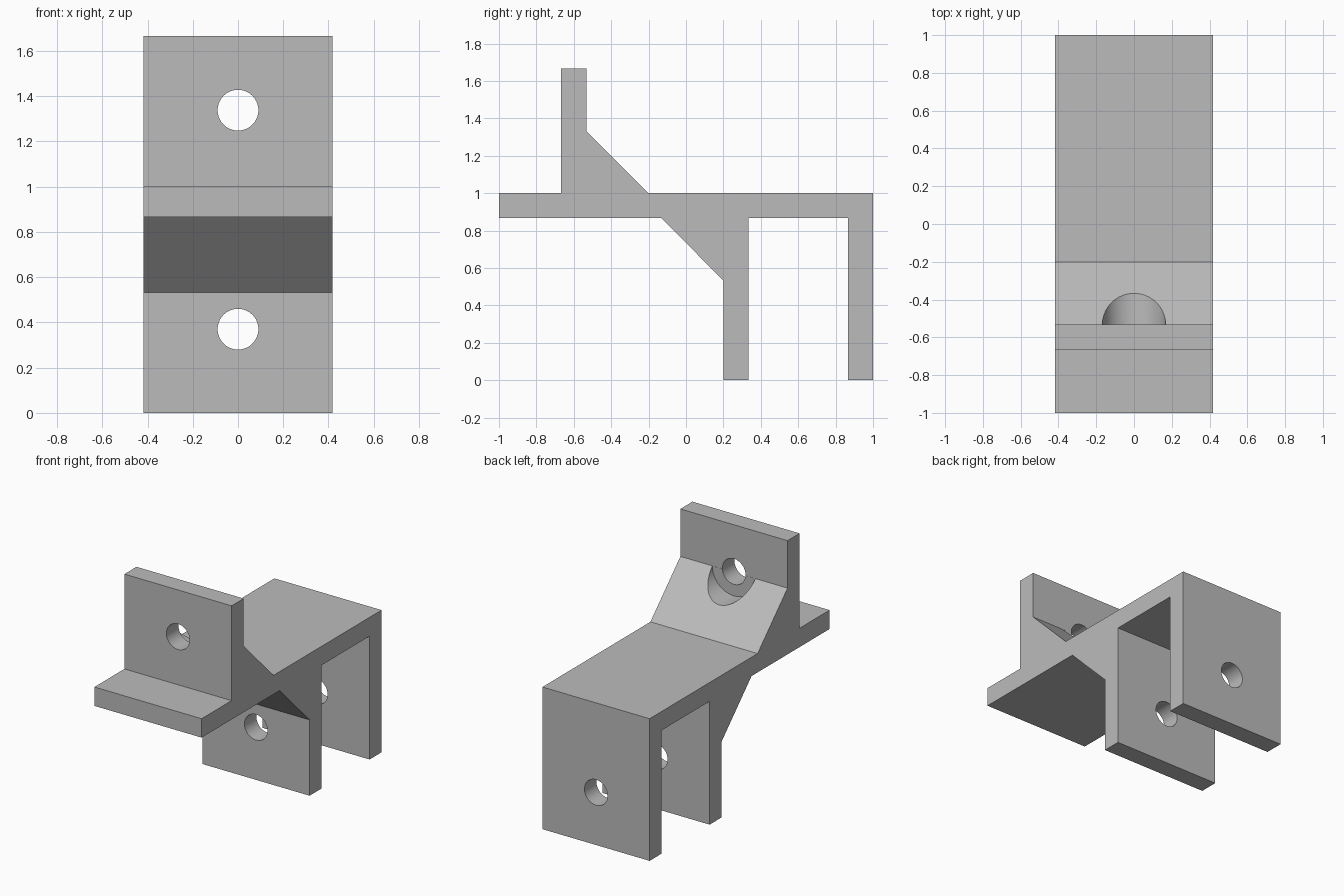
import bpy
import bmesh
from math import pi, radians
from mathutils import Matrix

default = bpy.data.objects.get("Cube")
if default:
    bpy.data.objects.remove(default, do_unlink=True)

HALF_WIDTH = 0.417
PLATE_BACK = -0.533   # rear face of the upright plate

grey = bpy.data.materials.new("plain grey")
grey.use_nodes = True
grey.diffuse_color = (0.5, 0.5, 0.5, 1)
grey.node_tree.nodes["Principled BSDF"].inputs["Base Color"].default_value = (0.5, 0.5, 0.5, 1)


def make_object(name, bm):
    bmesh.ops.recalc_face_normals(bm, faces=bm.faces)
    mesh = bpy.data.meshes.new(name)
    bm.to_mesh(mesh)
    bm.free()
    mesh.materials.append(grey)
    obj = bpy.data.objects.new(name, mesh)
    bpy.context.collection.objects.link(obj)
    return obj


def drill(target, radius, z, y_start, y_end):
    """Cut a round hole along y through the target."""
    bm = bmesh.new()
    place = Matrix.Translation((0, (y_start + y_end) / 2, z)) @ Matrix.Rotation(pi / 2, 4, "X")
    bmesh.ops.create_cone(bm, cap_ends=True, segments=64, radius1=radius, radius2=radius,
                          depth=y_end - y_start, matrix=place)
    cutter = make_object("hole_cutter", bm)
    cutter.hide_render = True
    mod = target.modifiers.new("hole", "BOOLEAN")
    mod.operation = "DIFFERENCE"
    mod.solver = "EXACT"
    mod.object = cutter
    bpy.context.view_layer.objects.active = target
    bpy.ops.object.modifier_apply(modifier=mod.name)
    bpy.data.objects.remove(cutter, do_unlink=True)


# Bracket side profile (y, z), extruded across its width
profile = [
    (-1, 0.867), (-1, 1), (-0.667, 1), (-0.667, 1.667), (PLATE_BACK, 1.667),
    (PLATE_BACK, 1.333), (-0.2, 1), (1, 1), (1, 0), (0.867, 0), (0.867, 0.867),
    (0.333, 0.867), (0.333, 0), (0.2, 0), (0.2, 0.533), (-0.133, 0.867),
]
bm = bmesh.new()
side = bm.faces.new([bm.verts.new((-HALF_WIDTH, y, z)) for y, z in profile])
extruded = bmesh.ops.extrude_face_region(bm, geom=[side], use_keep_orig=True)
bmesh.ops.translate(bm, vec=(2 * HALF_WIDTH, 0, 0),
                    verts=[v for v in extruded["geom"] if isinstance(v, bmesh.types.BMVert)])
bracket = make_object("bracket", bm)

# Bolt holes through both legs and the upright plate, then the bolt head recess
drill(bracket, 0.09, 0.37, 0.1, 1.1)
drill(bracket, 0.09, 1.338, -0.8, -0.3)
drill(bracket, 0.168, 1.335, PLATE_BACK + 0.0005, 0)

# Smooth hole walls, crisp flat faces
bpy.ops.object.select_all(action="DESELECT")
bracket.select_set(True)
bpy.context.view_layer.objects.active = bracket
bpy.ops.object.shade_smooth_by_angle(angle=radians(30))
